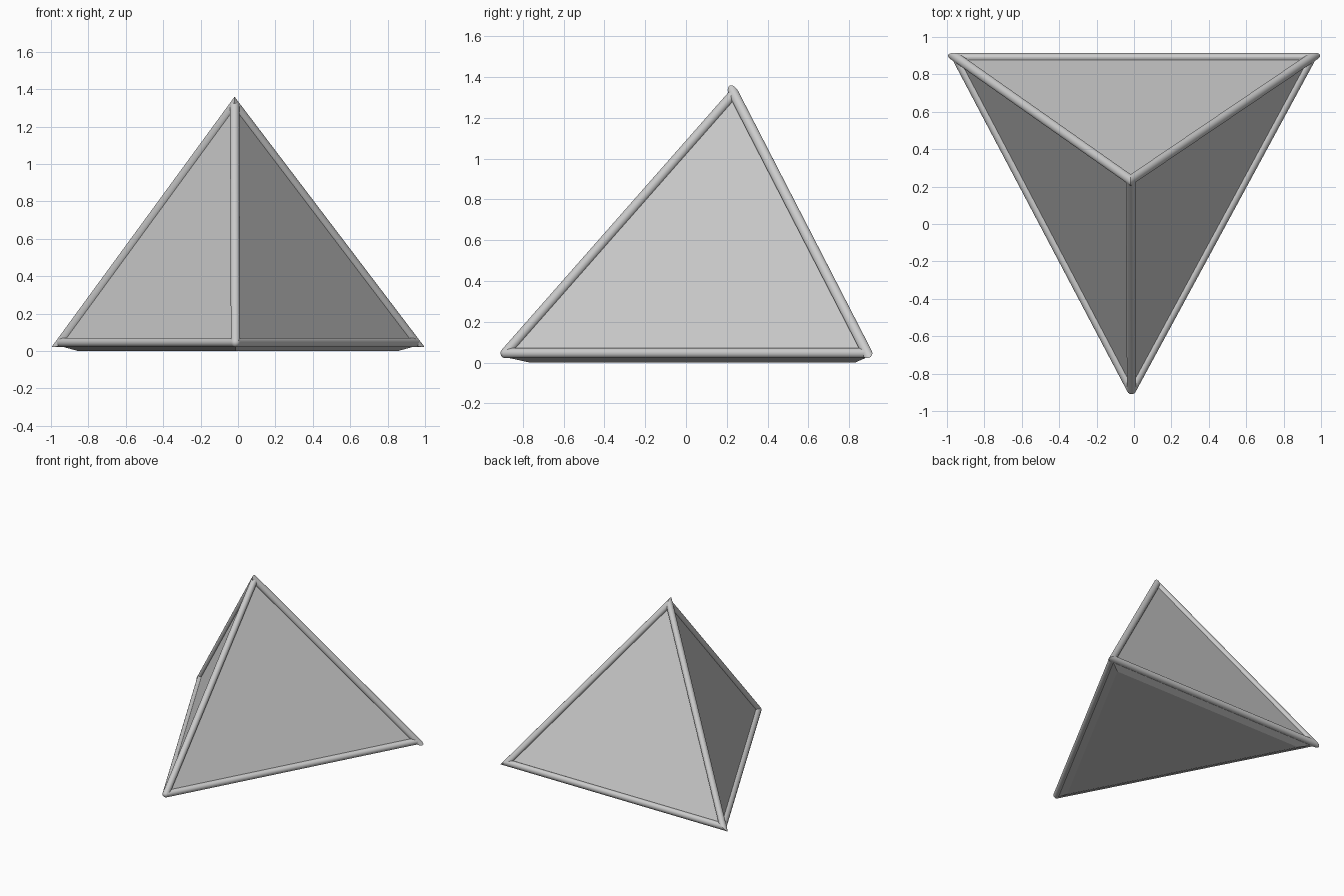
import bpy, bmesh
from mathutils import Vector

cube = bpy.data.objects.get("Cube")
if cube:
    bpy.data.objects.remove(cube, do_unlink=True)

grey = bpy.data.materials.new("light grey")
grey.use_nodes = True
colour = (0.6, 0.6, 0.6, 1)
grey.diffuse_color = colour
grey.node_tree.nodes["Principled BSDF"].inputs["Base Color"].default_value = colour

RADIUS = 0.025
apex = Vector((-0.018, 0.235, 1.318))
left = Vector((0.948, 0.889, 0.046))
right = Vector((-0.948, 0.889, 0.046))
front = Vector((-0.013, -0.885, 0.046))


def finish(name, bm, smooth=False):
    bmesh.ops.recalc_face_normals(bm, faces=bm.faces)
    mesh = bpy.data.meshes.new(name)
    bm.to_mesh(mesh)
    bm.free()
    obj = bpy.data.objects.new(name, mesh)
    bpy.context.collection.objects.link(obj)
    mesh.materials.append(grey)
    if smooth:
        bpy.ops.object.select_all(action="DESELECT")
        obj.select_set(True)
        bpy.context.view_layer.objects.active = obj
        bpy.ops.object.shade_smooth_by_angle(angle=0.6)


def rod(name, a, b, extend=0.0, mitres=()):
    """Round rod from a to b; each mitre is (corner, neighbour joint)."""
    bm = bmesh.new()
    bmesh.ops.create_cone(bm, cap_ends=True, segments=24, radius1=RADIUS,
                          radius2=RADIUS, depth=(b - a).length + 2 * extend)
    turn = (b - a).to_track_quat("Z", "Y").to_matrix().to_4x4()
    turn.translation = (a + b) / 2
    bm.transform(turn)
    for corner, neighbour in mitres:
        along = ((b if corner is a else a) - corner).normalized()
        normal = along - (neighbour - corner).normalized()
        bmesh.ops.bisect_plane(bm, geom=bm.verts[:] + bm.edges[:] + bm.faces[:],
                               plane_co=corner, plane_no=normal, clear_inner=True)
        bmesh.ops.holes_fill(bm, edges=[e for e in bm.edges if e.is_boundary])
    finish(name, bm, True)


# Back frame: three rods with mitred corners
rod("back_bottom_rod", left, right, 0.12, [(left, apex), (right, apex)])
rod("back_left_rod", left, apex, 0.12, [(left, right), (apex, right)])
rod("back_right_rod", right, apex, 0.12, [(right, left), (apex, left)])

# Rods running to the front corner, closed by a round joint
for name, joint in (("base_left_rod", left), ("base_right_rod", right),
                    ("front_rod", apex)):
    rod(name, joint, front)
bm = bmesh.new()
bmesh.ops.create_uvsphere(bm, u_segments=24, v_segments=12, radius=RADIUS)
bmesh.ops.translate(bm, vec=front, verts=bm.verts)
finish("front_joint", bm, True)

# Flat side panels through the rod axes
for name, corners in (("left_panel", (front, left, apex)),
                      ("right_panel", (right, front, apex)),
                      ("back_panel", (left, right, apex))):
    bm = bmesh.new()
    bm.faces.new([bm.verts.new(c) for c in corners])
    finish(name, bm)
    # Face every panel outwards
    mesh = bpy.data.objects[name].data
    if mesh.polygons[0].normal.dot(mesh.polygons[0].center - Vector((0, 0.3, 0.4))) < 0:
        mesh.flip_normals()

# Base plate with bevelled rim, standing slightly below the rods
bm = bmesh.new()
centre = (left + right + front) / 3
rings = []
for scale, z in ((1.0, 0.046), (0.985, 0.022), (0.9, 0.0)):
    ring = []
    for c in (left, right, front):
        p = centre.lerp(c, scale)
        ring.append(bm.verts.new((p.x, p.y, z)))
    rings.append(ring)
for upper, lower in zip(rings, rings[1:]):
    for i in range(3):
        j = (i + 1) % 3
        bm.faces.new((upper[i], upper[j], lower[j], lower[i]))
bm.faces.new(rings[0])
bm.faces.new(rings[-1])
finish("base_plate", bm)
